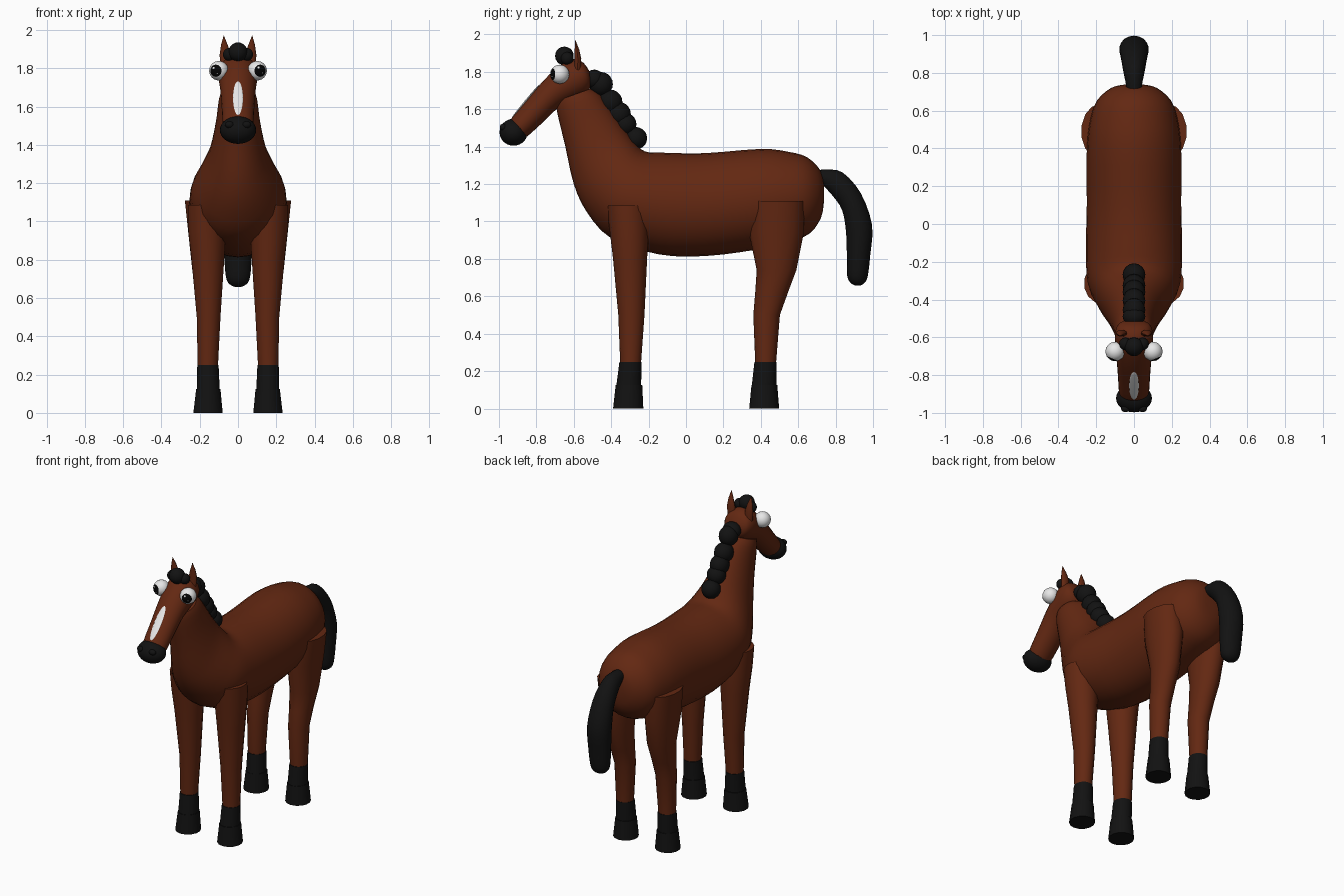
import bpy, bmesh, math
from mathutils import Vector, Matrix


def material(name, rgb):
    m = bpy.data.materials.new(name)
    m.diffuse_color = (*rgb, 1)
    return m


BROWN = material("chestnut_brown", (0.125, 0.021, 0.006))
BLACK = material("soft_black", (0.006, 0.006, 0.006))
PUPIL = material("pupil_black", (0.001, 0.001, 0.001))
WHITE = material("white", (0.85, 0.85, 0.85))


def finish(name, bm, mats, angle=40):
    bmesh.ops.recalc_face_normals(bm, faces=bm.faces)
    me = bpy.data.meshes.new(name)
    bm.to_mesh(me)
    bm.free()
    for m in mats:
        me.materials.append(m)
    ob = bpy.data.objects.new(name, me)
    bpy.context.collection.objects.link(ob)
    bpy.ops.object.select_all(action='DESELECT')
    ob.select_set(True)
    bpy.context.view_layer.objects.active = ob
    bpy.ops.object.shade_smooth_by_angle(angle=math.radians(angle))
    return ob


def catmull(rows, steps):
    """Smoothly interpolate rows of numbers."""
    out = []
    for i in range(len(rows) - 1):
        quad = [rows[max(i - 1, 0)], rows[i], rows[i + 1], rows[min(i + 2, len(rows) - 1)]]
        for s in range(steps):
            t = s / steps
            out.append([0.5 * (2 * b + (c - a) * t + (2 * a - 5 * b + 4 * c - d) * t * t
                               + (3 * b - a - 3 * c + d) * t ** 3) for a, b, c, d in zip(*quad)])
    return out + [list(rows[-1])]


def loft(name, rings, mat, sides=24, angle=40):
    """Skin elliptical rings given as (centre, half axis u, half axis v)."""
    bm = bmesh.new()
    loops = []
    for c, u, v in rings:
        loops.append([bm.verts.new(c + u * math.cos(2 * math.pi * k / sides)
                                   + v * math.sin(2 * math.pi * k / sides)) for k in range(sides)])
    for a, b in zip(loops, loops[1:]):
        for k in range(sides):
            j = (k + 1) % sides
            bm.faces.new((a[k], a[j], b[j], b[k]))
    bm.faces.new(loops[0])
    bm.faces.new(loops[-1])
    return finish(name, bm, [mat], angle)


def side_loft(name, rows, mat, steps=3, sides=24):
    """Rows hold upper y, z, lower y, z and the half width of each section."""
    rings = []
    for ty, tz, by, bz, w in catmull(rows, steps):
        t, b = Vector((0, ty, tz)), Vector((0, by, bz))
        rings.append(((t + b) / 2, (t - b) / 2, Vector((w, 0, 0))))
    return loft(name, rings, mat, sides)


def post(name, rows, side, mat):
    """Upright limb; rows hold z, back/front y limits, inner/outer x limits."""
    rings = []
    for z, y0, y1, x0, x1 in rows:
        rings.append((Vector((side * (x0 + x1) / 2, (y0 + y1) / 2, z)),
                      Vector((0, (y1 - y0) / 2, 0)), Vector(((x1 - x0) / 2, 0, 0))))
    return loft(name, rings, mat, 14)


def ball(name, loc, size, mats, rot=None, seg=20):
    bm = bmesh.new()
    bmesh.ops.create_uvsphere(bm, u_segments=seg, v_segments=seg // 2 + 2, radius=1)
    m = Matrix.Translation(loc) @ (rot or Matrix()) @ Matrix.Diagonal((*size, 1))
    bmesh.ops.transform(bm, matrix=m, verts=bm.verts)
    return finish(name, bm, mats)


# Trunk running forward and up into the neck
side_loft("body_and_neck", [
    (0.738, 1.19, 0.738, 1.11, 0.05), (0.72, 1.27, 0.722, 1.02, 0.12),
    (0.65, 1.342, 0.66, 0.935, 0.195), (0.55, 1.372, 0.55, 0.89, 0.232),
    (0.4, 1.388, 0.38, 0.85, 0.25), (0.1, 1.365, 0.1, 0.815, 0.25),
    (-0.13, 1.368, -0.15, 0.825, 0.255), (-0.22, 1.375, -0.4, 0.91, 0.245),
    (-0.27, 1.42, -0.53, 1.05, 0.2), (-0.33, 1.5, -0.6, 1.2, 0.15),
    (-0.4, 1.6, -0.645, 1.4, 0.118), (-0.46, 1.68, -0.69, 1.59, 0.1),
    (-0.51, 1.71, -0.69, 1.645, 0.085)], BROWN, 3, 28)

# Head, muzzle and nostrils
side_loft("head", [
    (-0.955, 1.515, -0.87, 1.442, 0.07), (-0.93, 1.555, -0.84, 1.462, 0.08),
    (-0.85, 1.65, -0.76, 1.535, 0.085), (-0.76, 1.755, -0.68, 1.61, 0.092),
    (-0.68, 1.83, -0.60, 1.65, 0.10), (-0.61, 1.868, -0.54, 1.68, 0.10),
    (-0.55, 1.85, -0.51, 1.72, 0.08), (-0.515, 1.80, -0.508, 1.765, 0.03)], BROWN)
ball("muzzle", (0, -0.922, 1.477), (0.095, 0.075, 0.072), [BLACK], seg=24)

# Thin blaze lying on the slope of the face
slope = Matrix.Rotation(math.atan2(0.205, 0.17), 4, 'X')
ball("face_blaze", (0, -0.857, 1.644), (0.026, 0.115, 0.0049), [WHITE], slope)

for s, tag in ((-1, "left"), (1, "right")):
    ball(tag + "_nostril", (s * 0.045, -0.978, 1.505), (0.024, 0.018, 0.018), [BLACK], seg=12)

    # Eyeball with the pupil coloured by direction
    centre, aim = Vector((s * 0.1, -0.675, 1.787)), Vector((s * 0.42, -1, 0)).normalized()
    turn = aim.to_track_quat('Z', 'Y').to_matrix().to_4x4()
    eye = ball(tag + "_eye", centre, (0.051, 0.051, 0.051), [WHITE, PUPIL], turn, 24)
    for f in eye.data.polygons:
        if (f.center - centre).normalized().dot(aim) > 0.74:
            f.material_index = 1
    for dx, dz, r in ((-0.012, 0.016, 0.007), (0.012, -0.014, 0.004)):
        d = (aim + Vector((dx, 0, dz)) / 0.051).normalized()
        ball(tag + "_eye_glint", centre + d * 0.05, (r, r, 0.003), [WHITE],
             d.to_track_quat('Z', 'Y').to_matrix().to_4x4(), 8)

    # Pointed ear
    loft(tag + "_ear", [(Vector((s * x, y, z)), Vector((w, 0, 0)), Vector((0, d, 0)))
                        for x, y, z, w, d in ((0.064, -0.58, 1.81, 0.028, 0.018),
                                              (0.067, -0.578, 1.87, 0.029, 0.018),
                                              (0.071, -0.583, 1.92, 0.018, 0.012),
                                              (0.074, -0.592, 1.97, 0.001, 0.001))], BROWN, 12)

    # Front leg, sock and hoof
    post(tag + "_front_leg", [
        (1.085, -0.425, -0.205, 0.06, 0.265), (0.95, -0.408, -0.2, 0.06, 0.262),
        (0.8, -0.39, -0.208, 0.07, 0.245), (0.5, -0.362, -0.222, 0.09, 0.217),
        (0.25, -0.352, -0.24, 0.103, 0.212)], s, BROWN)
    post(tag + "_front_sock", [
        (0.25, -0.356, -0.237, 0.1, 0.214), (0.125, -0.372, -0.24, 0.094, 0.217)], s, BLACK)
    post(tag + "_front_hoof", [
        (0.125, -0.376, -0.234, 0.09, 0.22), (0, -0.39, -0.228, 0.078, 0.235)], s, BLACK)

    # Hind leg with thigh and hock, sock and hoof
    post(tag + "_hind_leg", [
        (1.11, 0.345, 0.635, 0.08, 0.28), (0.94, 0.337, 0.63, 0.07, 0.262),
        (0.74, 0.378, 0.59, 0.075, 0.24), (0.62, 0.37, 0.545, 0.085, 0.225),
        (0.5, 0.36, 0.502, 0.09, 0.217), (0.25, 0.37, 0.482, 0.103, 0.212)], s, BROWN)
    post(tag + "_hind_sock", [
        (0.25, 0.366, 0.485, 0.1, 0.214), (0.125, 0.352, 0.483, 0.094, 0.217)], s, BLACK)
    post(tag + "_hind_hoof", [
        (0.125, 0.35, 0.488, 0.09, 0.22), (0, 0.338, 0.498, 0.078, 0.235)], s, BLACK)

# Forelock tufts
for x, y, z, r in ((0, -0.65, 1.885, 0.05), (-0.045, -0.635, 1.872, 0.034), (0.045, -0.635, 1.872, 0.034)):
    ball("forelock_tuft", (x, y, z), (r, r, r), [BLACK], seg=16)

# Mane tufts down the back of the neck
for y, z, r in ((-0.49, 1.76, 0.052), (-0.455, 1.735, 0.064), (-0.405, 1.64, 0.065),
                (-0.36, 1.575, 0.065), (-0.325, 1.52, 0.06), (-0.268, 1.445, 0.06)):
    ball("mane_tuft", (0, y, z), (0.06, r, r), [BLACK], seg=16)

# Tail arching back and hanging down
side_loft("tail", [
    (0.71, 1.275, 0.71, 1.205, 0.04), (0.76, 1.278, 0.74, 1.185, 0.045),
    (0.84, 1.26, 0.79, 1.13, 0.058), (0.935, 1.15, 0.835, 1.06, 0.07),
    (0.995, 0.98, 0.855, 0.95, 0.078), (0.985, 0.82, 0.86, 0.82, 0.073),
    (0.972, 0.71, 0.862, 0.71, 0.064), (0.955, 0.672, 0.88, 0.672, 0.045),
    (0.93, 0.657, 0.905, 0.657, 0.015)], BLACK, 3, 18)
